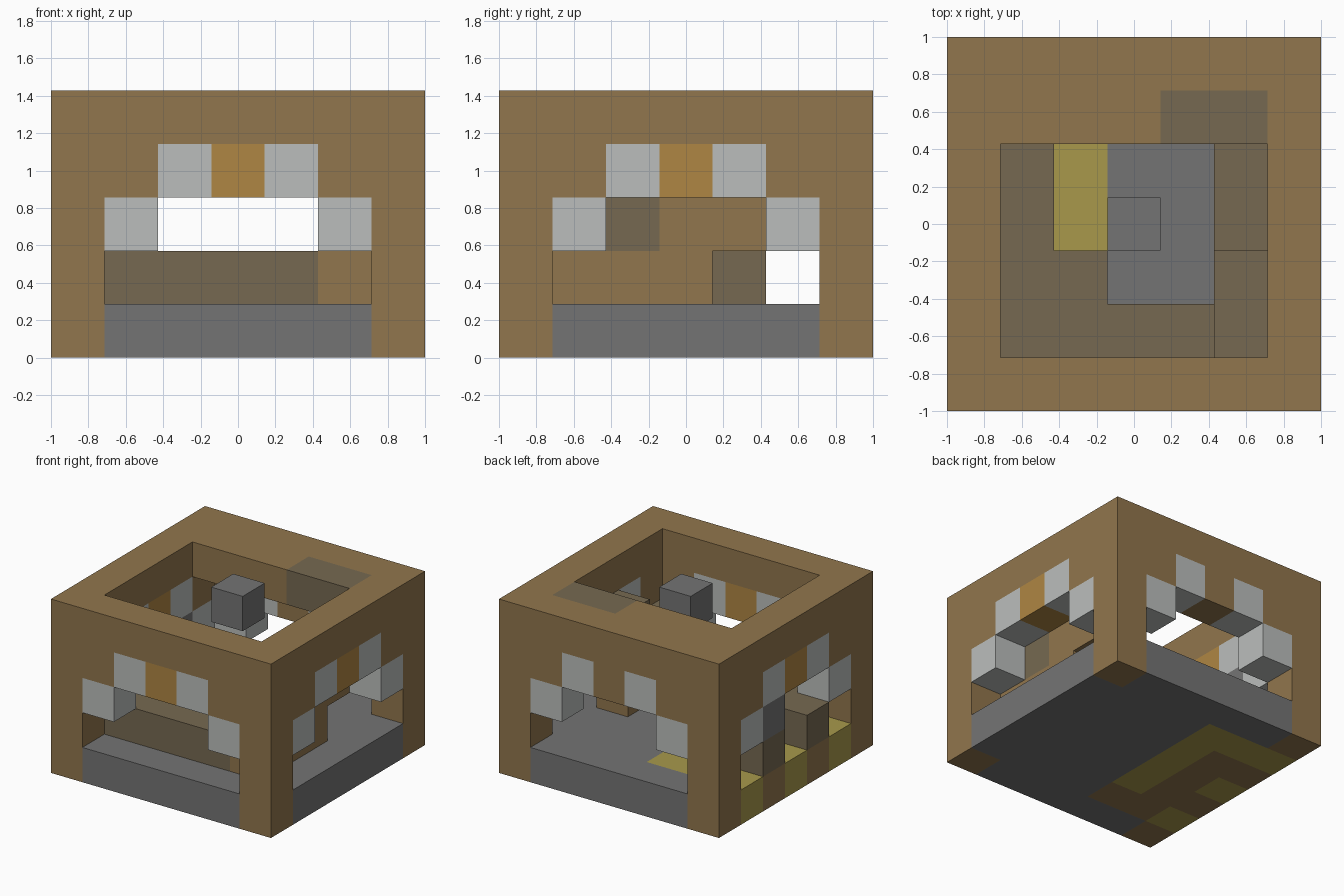
import bpy
import bmesh
from mathutils import Vector

cube = bpy.data.objects.get("Cube")
if cube:
    bpy.data.objects.remove(cube, do_unlink=True)

N = 7            # cells along each horizontal side
UNIT = 2 / N     # size of one cell


def linear(c):
    c /= 255
    return c / 12.92 if c <= 0.04045 else ((c + 0.055) / 1.055) ** 2.4


def material(name, r, g, b):
    mat = bpy.data.materials.new(name)
    mat.use_nodes = True
    color = (linear(r), linear(g), linear(b), 1)
    mat.diffuse_color = color
    mat.node_tree.nodes["Principled BSDF"].inputs["Base Color"].default_value = color
    return mat


wood = material("wood brown", 145, 118, 77)
dark_wood = material("dark wood", 118, 105, 81)
pale_grey = material("pale grey", 187, 190, 188)
stone = material("stone grey", 116, 116, 116)
straw = material("straw yellow", 168, 153, 75)
amber = material("amber", 175, 134, 67)

cells = {}       # cell position -> part name
parts = {}       # part name -> material


def fill(part, mat, xs, ys, zs):
    """Fill an inclusive range of cells; later parts replace earlier ones."""
    parts[part] = mat
    for x in range(xs[0], xs[-1] + 1):
        for y in range(ys[0], ys[-1] + 1):
            for z in range(zs[0], zs[-1] + 1):
                cells[x, y, z] = part


# Floor slab and corner posts
ALL, INNER = (0, 6), (1, 5)
fill("stone_floor", stone, ALL, ALL, [0])
fill("wood_floor", wood, (0, 2), (1, 4), [0])
for x in ALL:
    for y in ALL:
        fill("wall_frame", wood, [x], [y], (0, 3))

# Straw inlay in the floor
fill("straw_floor", straw, (0, 2), [5], [0])
fill("straw_floor", straw, [2], (2, 4), [0])
for y in (1, 3):
    fill("straw_floor", straw, [0], [y], [0])

# Four walls, each with the same stepped arched opening
sides = {
    "front": lambda t: ([t], [0]),
    "back": lambda t: ([t], [6]),
    "right": lambda t: ([0], [t]),
    "left": lambda t: ([6], [t]),
}
for side, at in sides.items():
    for t in (1, 5):
        fill("wall_frame", wood, *at(t), [3])
        fill("arch_stones", pale_grey, *at(t), [2])
    for t in (2, 4):
        fill("arch_stones", pale_grey, *at(t), [3])
    if side == "back":
        fill("wall_frame", wood, *at(3), [3])
    else:
        fill("arch_keystones", amber, *at(3), [3])

# Roof ring with a deeper rear edge and a dark panel
for y in ([0], (5, 6)):
    fill("roof_ring", wood, ALL, y, [4])
for x in ALL:
    fill("roof_ring", wood, [x], ALL, [4])
fill("roof_panel", dark_wood, (4, 5), [5], [4])

# Corner bench, with two stubs reaching the right wall
fill("corner_bench", dark_wood, [1], (1, 4), [1])
fill("corner_bench", dark_wood, (1, 4), [1], [1])
fill("corner_bench", dark_wood, [2], [2], [1])
for y in (2, 4):
    fill("bench_stubs", dark_wood, [0], [y], [1])
fill("stone_block", stone, [0], [4], [2])

# Stepped cabinet along the left wall
fill("cabinet_base", wood, [5], (1, 3), [1])
fill("cabinet_base", wood, [5], (3, 4), [2])
fill("cabinet_top", dark_wood, [5], (1, 2), [2])
fill("cabinet_top", dark_wood, [5], (3, 4), [3])

# Stone cube hanging in the roof opening
fill("hanging_cube", stone, [3], [3], [4])


def build(part, mat):
    """Make one object from the exposed faces of a part's cells."""
    bm = bmesh.new()
    for cell, owner in cells.items():
        if owner != part:
            continue
        centre = Vector(cell) + Vector((0.5 - N / 2, 0.5 - N / 2, 0.5))
        for axis in range(3):
            for sign in (-1, 1):
                n = Vector((0, 0, 0))
                n[axis] = sign
                if tuple(int(c + d) for c, d in zip(cell, n)) in cells:
                    continue
                a = Vector((0, 0, 0))
                a[(axis + 1) % 3] = 1
                b = n.cross(a)
                corners = (a + b, b - a, -a - b, a - b)
                bm.faces.new([bm.verts.new((centre + (n + c) / 2) * UNIT)
                              for c in corners])
    bmesh.ops.remove_doubles(bm, verts=bm.verts, dist=0.001)
    bmesh.ops.dissolve_limit(bm, angle_limit=0.01, verts=bm.verts, edges=bm.edges)
    mesh = bpy.data.meshes.new(part)
    bm.to_mesh(mesh)
    bm.free()
    mesh.materials.append(mat)
    bpy.context.collection.objects.link(bpy.data.objects.new(part, mesh))


for part, mat in parts.items():
    build(part, mat)
